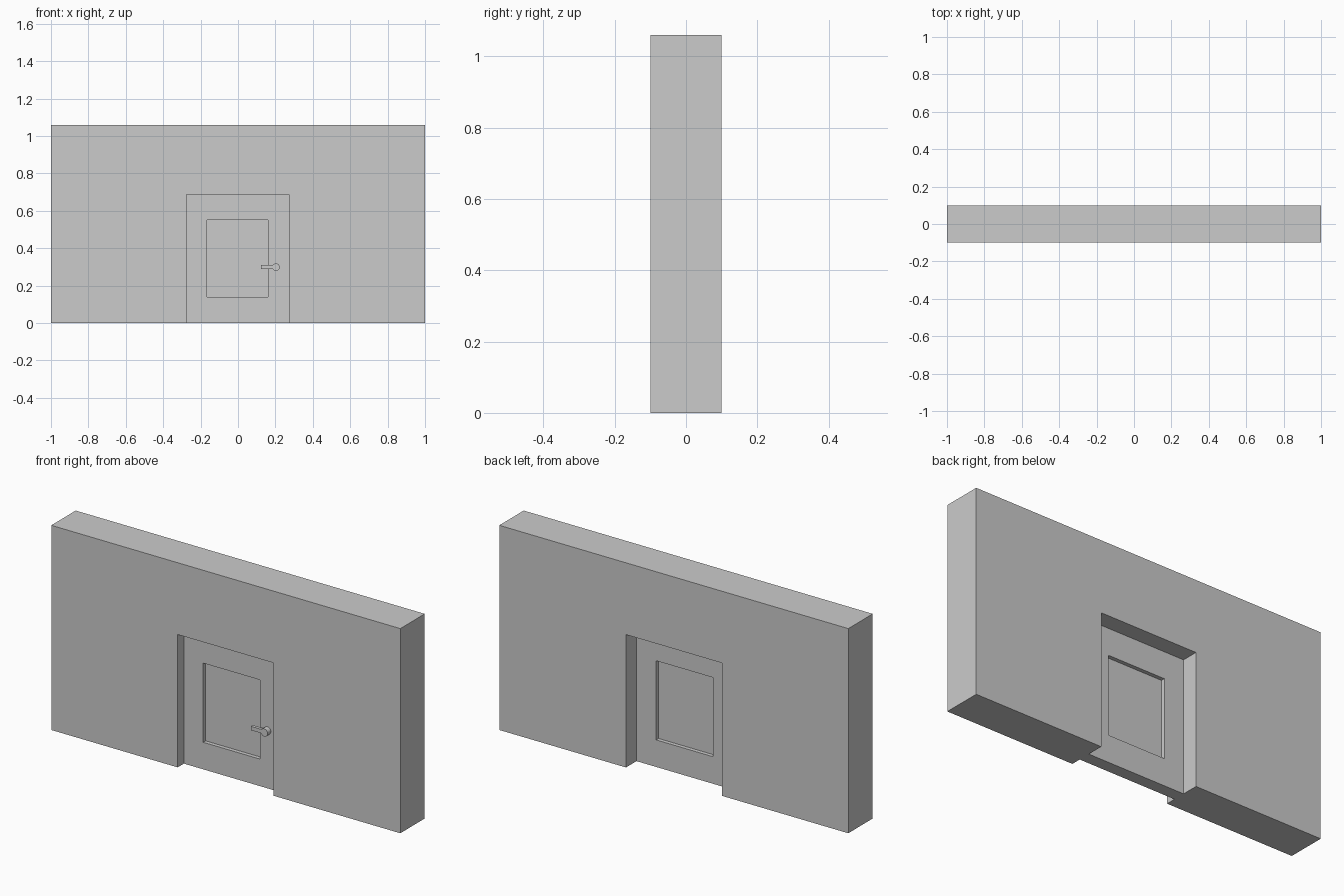
import bpy, bmesh
from math import radians
from mathutils import Matrix, Vector

if "Cube" in bpy.data.objects:
    bpy.data.objects.remove(bpy.data.objects["Cube"])


def finish(bm, name):
    bmesh.ops.recalc_face_normals(bm, faces=bm.faces[:])
    me = bpy.data.meshes.new(name)
    bm.to_mesh(me)
    bm.free()
    ob = bpy.data.objects.new(name, me)
    bpy.context.collection.objects.link(ob)
    return ob


def box(bm, x0, x1, y0, y1, z0, z1):
    m = Matrix.Translation(((x0 + x1) / 2, (y0 + y1) / 2, (z0 + z1) / 2))
    m = m @ Matrix.Diagonal((x1 - x0, y1 - y0, z1 - z0, 1))
    return bmesh.ops.create_cube(bm, size=1, matrix=m)


DOOR_X0, DOOR_X1, DOOR_H = -0.276, 0.274, 0.688
DOOR_Y0, DOOR_Y1 = -0.049, 0.014

# Wall: profile with a doorway notch, extruded through its thickness
bm = bmesh.new()
profile = [(-1, 0), (DOOR_X0, 0), (DOOR_X0, DOOR_H), (DOOR_X1, DOOR_H),
           (DOOR_X1, 0), (1, 0), (1, 1.06), (-1, 1.06)]
face = bm.faces.new([bm.verts.new((x, -0.1, z)) for x, z in profile])
ext = bmesh.ops.extrude_face_region(bm, geom=[face], use_keep_orig=True)
bmesh.ops.translate(bm, vec=(0, 0.2, 0),
                    verts=[g for g in ext["geom"] if isinstance(g, bmesh.types.BMVert)])
finish(bm, "wall")

# Door leaf: slab with a sunken panel on both sides
bm = bmesh.new()
box(bm, DOOR_X0, DOOR_X1, DOOR_Y0, DOOR_Y1, 0, DOOR_H)
bm.normal_update()
for f in [f for f in bm.faces if abs(f.normal.y) > 0.9]:
    inward = -f.normal.copy()
    bmesh.ops.inset_individual(bm, faces=[f], thickness=0.1)
    for v in f.verts:
        v.co.x = -0.165 if v.co.x < 0 else 0.161
        v.co.z = 0.14 if v.co.z < 0.34 else 0.55
    sunk = bmesh.ops.extrude_discrete_faces(bm, faces=[f])["faces"][0]
    bmesh.ops.translate(bm, vec=inward * 0.02, verts=sunk.verts[:])
finish(bm, "door_leaf")

# Handle knob: short cylinder on the front of the door
bm = bmesh.new()
place = Matrix.Translation((0.203, -0.062, 0.299)) @ Matrix.Rotation(radians(90), 4, 'X')
bmesh.ops.create_cone(bm, cap_ends=True, segments=32, radius1=0.02, radius2=0.02,
                      depth=0.028, matrix=place)
knob = finish(bm, "handle_knob")
bpy.context.view_layer.objects.active = knob
knob.select_set(True)
bpy.ops.object.shade_smooth_by_angle()

# Handle lever: slim bar pointing to the door centre
bm = bmesh.new()
box(bm, 0.124, 0.19, -0.072, -0.056, 0.289, 0.309)
finish(bm, "handle_lever")
